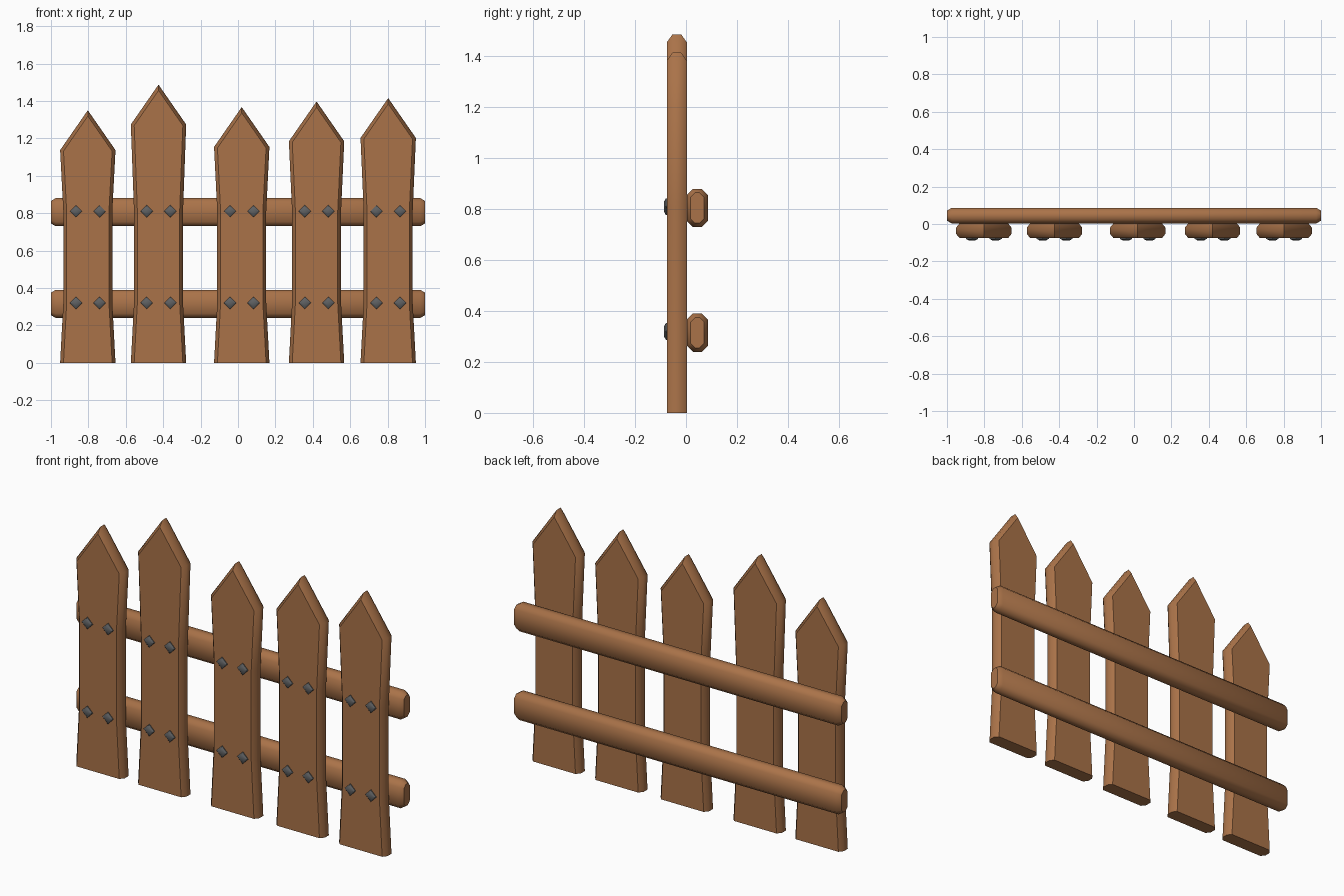
import bpy, bmesh, math

if "Cube" in bpy.data.objects:
    bpy.data.objects.remove(bpy.data.objects["Cube"])


def material(name, rgb):
    m = bpy.data.materials.new(name)
    m.diffuse_color = (*rgb, 1)
    m.use_nodes = True
    m.node_tree.nodes["Principled BSDF"].inputs["Base Color"].default_value = m.diffuse_color
    return m


wood = material("warm wood", (0.40, 0.17, 0.066))
iron = material("dark iron", (0.115, 0.12, 0.125))


def loft(name, rings, mat):
    """Skin a closed solid through equal-length rings of points."""
    bm = bmesh.new()
    vs = [[bm.verts.new(p) for p in r] for r in rings]
    n = len(vs[0])
    for a, b in zip(vs, vs[1:]):
        for i in range(n):
            j = (i + 1) % n
            bm.faces.new((a[i], a[j], b[j], b[i]))
    bm.faces.new(vs[0])
    bm.faces.new(vs[-1])
    bmesh.ops.recalc_face_normals(bm, faces=bm.faces)
    me = bpy.data.meshes.new(name)
    bm.to_mesh(me)
    bm.free()
    me.materials.append(mat)
    ob = bpy.data.objects.new(name, me)
    bpy.context.collection.objects.link(ob)
    bpy.ops.object.select_all(action='DESELECT')
    ob.select_set(True)
    bpy.context.view_layer.objects.active = ob
    bpy.ops.object.shade_smooth_by_angle(angle=math.radians(45))
    return ob


FRONT, BACK = -0.075, 0.003      # picket faces
RAIL_BACK = 0.086
LOW, HIGH = 0.32, 0.81           # bolt rows, where the pickets are narrowest


def picket_outline(cx, top, y, d):
    """Waisted board with a pointed top, inset by d on all but the bottom."""
    half = [(0.148 - d, 0), (0.131 - d, LOW), (0.131 - d, HIGH),
            (0.148 - d, top - 0.213 - d * 0.3)]
    pts = half + [(0, top - d * 1.72)] + [(-x, z) for x, z in reversed(half)]
    return [(cx + x, y, z) for x, z in pts]


def rail_section(x, zc, d):
    """Rectangle with cut corners, inset by d."""
    yc, hy, hz, c = (BACK + RAIL_BACK) / 2, (RAIL_BACK - BACK) / 2 - d, 0.075 - d, 0.024 - d * 0.4
    pts = [(hy, hz - c), (hy - c, hz), (c - hy, hz), (-hy, hz - c),
           (-hy, c - hz), (c - hy, -hz), (hy - c, -hz), (hy, c - hz)]
    return [(x, yc + y, zc + z) for y, z in pts]


def diamond(x, y, z, r):
    return [(x + r, y, z), (x, y, z + r), (x - r, y, z), (x, y, z - r)]


# rails with bevelled ends
for label, zc in (("lower", 0.315), ("upper", 0.805)):
    loft(label + "_rail", [rail_section(x, zc, d) for x, d in
                           ((-1, 0.015), (-0.975, 0), (0.975, 0), (1, 0.015))], wood)

# pickets with chamfered edges, each with four bolts
pickets = [(-0.803, 1.35), (-0.425, 1.487), (0.02, 1.367), (0.42, 1.397), (0.803, 1.415)]
for k, (cx, top) in enumerate(pickets, 1):
    loft(f"picket_{k}", [picket_outline(cx, top, y, d) for y, d in
                         ((FRONT, 0.018), (FRONT + 0.022, 0),
                          (BACK - 0.022, 0), (BACK, 0.018))], wood)
    for row, z in (("lower", LOW), ("upper", HIGH)):
        for side, s in (("left", -1), ("right", 1)):
            loft(f"bolt_{k}_{row}_{side}",
                 [diamond(cx + s * 0.063, y, z, r) for y, r in
                  ((FRONT + 0.004, 0.033), (FRONT - 0.004, 0.033), (-0.087, 0.019))], iron)
